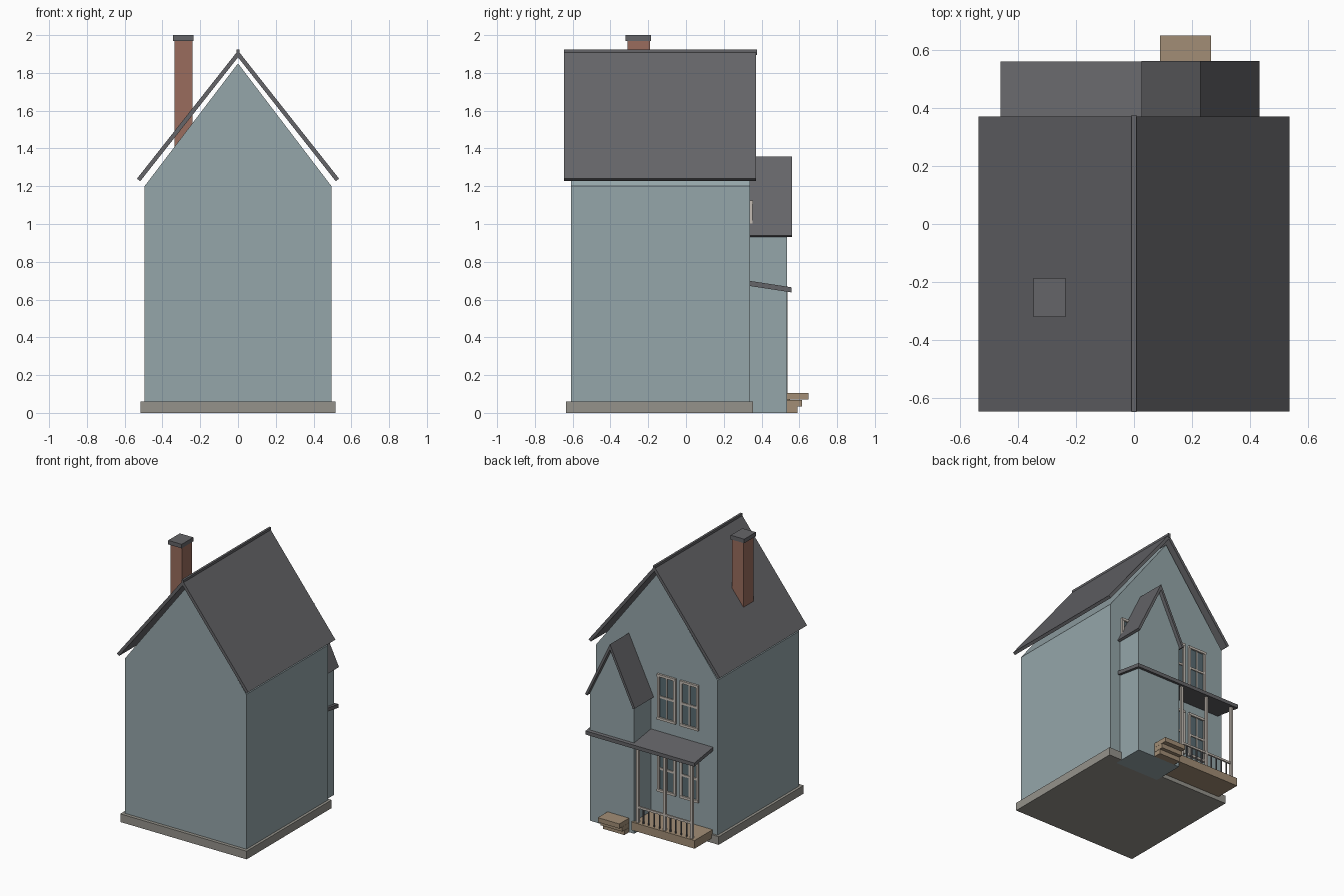
import bpy, bmesh, math

if "Cube" in bpy.data.objects:
    bpy.data.objects.remove(bpy.data.objects["Cube"])

def material(name, rgb):
    m = bpy.data.materials.new(name)
    m.diffuse_color = (*rgb, 1)
    m.use_nodes = True
    m.node_tree.nodes["Principled BSDF"].inputs["Base Color"].default_value = m.diffuse_color
    return m

SIDING = material("siding", (0.30, 0.38, 0.40))
SLATE = material("slate", (0.13, 0.13, 0.14))
BRICK = material("brick", (0.32, 0.15, 0.11))
STONE = material("stone", (0.30, 0.29, 0.26))
WOOD = material("wood", (0.36, 0.27, 0.18))
TRIM = material("trim", (0.55, 0.50, 0.45))
GLASS = material("glass", (0.10, 0.15, 0.17))

def finish(name, bm, mat):
    bmesh.ops.recalc_face_normals(bm, faces=bm.faces)
    me = bpy.data.meshes.new(name)
    bm.to_mesh(me)
    bm.free()
    me.materials.append(mat)
    ob = bpy.data.objects.new(name, me)
    bpy.context.collection.objects.link(ob)
    return ob

def add_prism(bm, pts, lo, hi, axis="y"):
    """Extrude a profile: (x, z) along y, or (y, z) along x."""
    place = (lambda a, b, t: (a, t, b)) if axis == "y" else (lambda a, b, t: (t, a, b))
    f = bm.faces.new([bm.verts.new(place(a, b, lo)) for a, b in pts])
    ext = bmesh.ops.extrude_face_region(bm, geom=[f])
    vs = [v for v in ext["geom"] if isinstance(v, bmesh.types.BMVert)]
    bmesh.ops.translate(bm, verts=vs, vec=(0, hi - lo, 0) if axis == "y" else (hi - lo, 0, 0))

def add_box(bm, x0, x1, y0, y1, z0, z1):
    add_prism(bm, [(x0, z0), (x1, z0), (x1, z1), (x0, z1)], y0, y1)

def prism(name, mat, pts, lo, hi, axis="y"):
    bm = bmesh.new()
    add_prism(bm, pts, lo, hi, axis)
    return finish(name, bm, mat)

def boxes(name, mat, *dims):
    bm = bmesh.new()
    for d in dims:
        add_box(bm, *d)
    return finish(name, bm, mat)

def gable_walls(name, cx, half, y0, y1, base, eave, peak):
    prism(name, SIDING, [(cx - half, base), (cx + half, base), (cx + half, eave),
                         (cx, peak), (cx - half, eave)], y0, y1)

def gable_roof(name, cx, half, y0, y1, eave, peak, thick):
    # chevron section with eave ends cut square to the slope
    rise = peak - eave
    n = math.hypot(half, rise)
    dx, dz = thick * rise / n, thick * half / n
    drop = thick * n / half
    prism(name, SLATE, [(cx - half, eave), (cx, peak), (cx + half, eave),
                        (cx + half - dx, eave - dz), (cx, peak - drop),
                        (cx - half + dx, eave - dz)], y0, y1)

# main house
boxes("foundation", STONE, (-.515, .515, -.635, .355, 0, .06))
gable_walls("house_walls", 0, .495, -.61, .34, .06, 1.2, 1.85)
gable_roof("main_roof", 0, .535, -.645, .37, 1.24, 1.918, .022)
boxes("roof_ridge", SLATE, (-.008, .008, -.647, .375, 1.895, 1.925))

# chimney
boxes("chimney", BRICK, (-.335, -.24, -.31, -.19, 1.3, 1.97))
boxes("chimney_cap", SLATE, (-.345, -.235, -.32, -.185, 1.97, 2.0))

# back wing
gable_walls("wing_walls", .228, .18, .3, .535, 0, .94, 1.31)
gable_roof("wing_roof", .228, .203, .335, .56, .938, 1.357, .018)

# windows on the back wall
def window(name, x0, x1, z0, z1, y=.34):
    b, xm, zm = .018, (x0 + x1) / 2, (z0 + z1) / 2
    boxes(name + "_frame", TRIM,
          (x0, x0 + b, y - .01, y + .013, z0, z1), (x1 - b, x1, y - .01, y + .013, z0, z1),
          (x0, x1, y - .01, y + .015, z0, z0 + b), (x0, x1, y - .01, y + .015, z1 - b, z1),
          (x0, x1, y - .01, y + .01, zm - .008, zm + .008),
          (xm - .005, xm + .005, y - .01, y + .008, z0, z1))
    boxes(name + "_glass", GLASS, (x0 + b / 2, x1 - b / 2, y - .01, y + .003, z0 + b / 2, z1 - b / 2))

for i, x in enumerate((-.345, -.155 - .005)):
    window(f"upper_window_{i}", x, x + .15, .79, 1.125)
    window(f"lower_window_{i}", x, x + .15, .26, .6)
window("side_window", .25, .4, .79, 1.125)

# porch: roof, deck, posts and railing
prism("porch_roof", SLATE, [(.33, .70), (.558, .665), (.558, .638), (.33, .673)], -.459, .428, "x")
boxes("porch_deck", WOOD, (-.455, .06, .34, .55, .03, .09))
boxes("porch_posts", TRIM, *[(x - .009, x + .009, .52, .538, .09, .65) for x in (.02, -.2, -.42)])
boxes("porch_rail", TRIM, (-.42, .02, .523, .535, .195, .21))
boxes("porch_balusters", SLATE,
      *[(x - .004, x + .004, .525, .533, .09, .195) for x in [-.42 + .044 * i for i in range(1, 10)]])

# entry steps, widest tread on top
boxes("steps", WOOD, *[(.09, .265, .53, y1, z0, z0 + .034)
                       for y1, z0 in ((.59, 0), (.615, .035), (.648, .07))])
